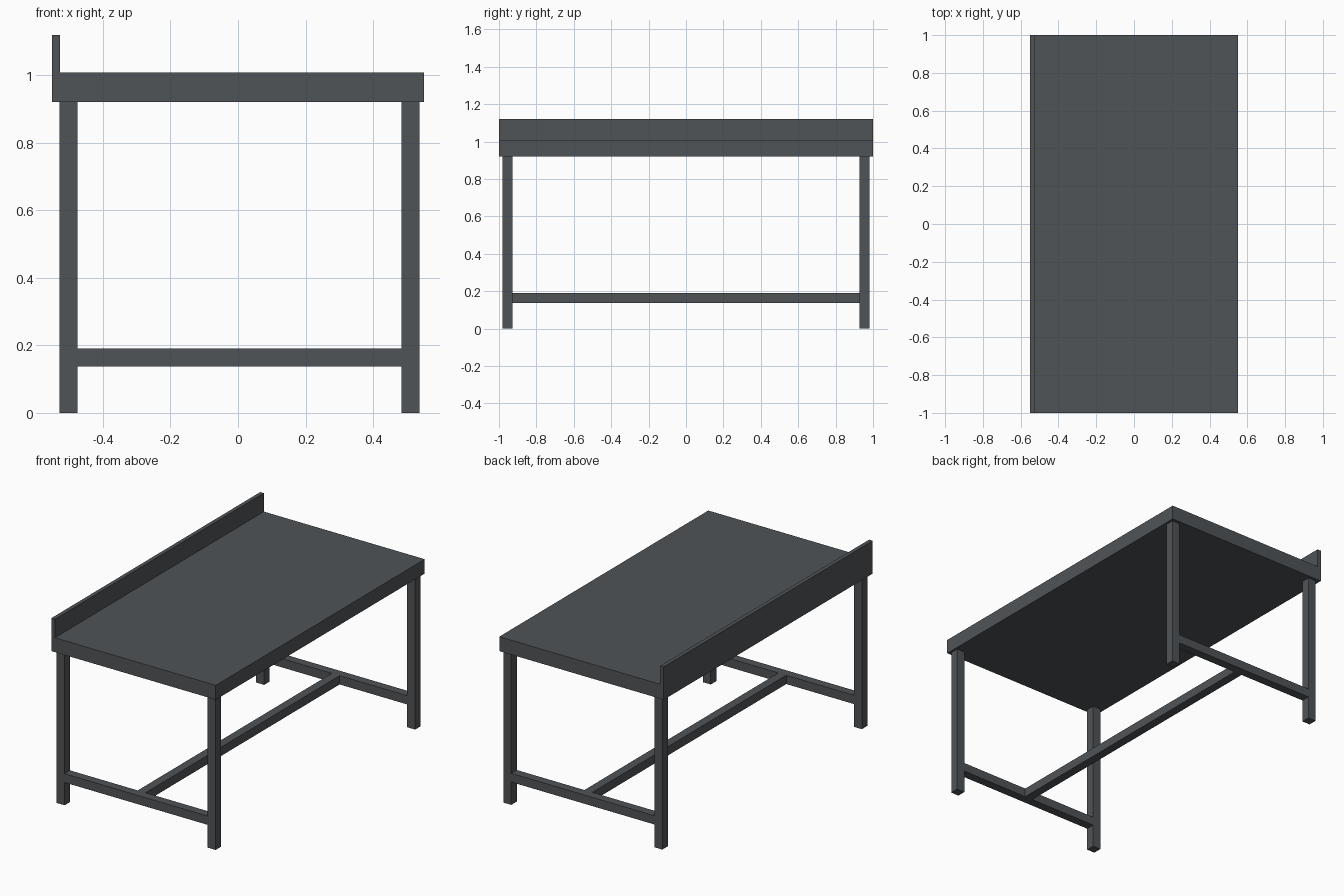
import bpy, bmesh
from mathutils import Vector

if "Cube" in bpy.data.objects:
    bpy.data.objects.remove(bpy.data.objects["Cube"])

steel = bpy.data.materials.new("dark_steel")
steel.diffuse_color = (0.08, 0.088, 0.095, 1)
steel.use_nodes = True
steel.node_tree.nodes["Principled BSDF"].inputs["Base Color"].default_value = steel.diffuse_color


def finish(name, bm):
    bmesh.ops.recalc_face_normals(bm, faces=bm.faces[:])
    mesh = bpy.data.meshes.new(name)
    bm.to_mesh(mesh)
    bm.free()
    mesh.materials.append(steel)
    obj = bpy.data.objects.new(name, mesh)
    bpy.context.collection.objects.link(obj)
    return obj


def box(name, x, y, z):
    """Box from (min, max) ranges on each axis."""
    bm = bmesh.new()
    bmesh.ops.create_cube(bm, size=1)
    for v in bm.verts:
        v.co = Vector([(a + b) / 2 + c * (b - a) for c, (a, b) in zip(v.co, (x, y, z))])
    return finish(name, bm)


# Worktop with raised back edge: L-shaped profile extruded along y
X0, X1 = -0.551, 0.551
Z0, Z1, Z2 = 0.921, 1.008, 1.12
LIP = -0.527
profile = [(X0, Z0), (X1, Z0), (X1, Z1), (LIP, Z1), (LIP, Z2), (X0, Z2)]
bm = bmesh.new()
face = bm.faces.new([bm.verts.new((x, -1, z)) for x, z in profile])
ext = bmesh.ops.extrude_face_region(bm, geom=[face])
bmesh.ops.translate(bm, vec=(0, 2, 0),
                    verts=[g for g in ext["geom"] if isinstance(g, bmesh.types.BMVert)])
finish("worktop_with_upstand", bm)

# Square-tube frame
T = 0.053                                  # tube width
LEFT, RIGHT = (-0.528, -0.528 + T), (0.537 - T, 0.537)
RAIL_Z = (0.138, 0.138 + T)
ends = {"front": (-0.981, -0.981 + T), "rear": (0.981 - T, 0.981)}

for end, y in ends.items():
    # Legs and the cross rail between them
    box(f"{end}_left_leg", LEFT, y, (0, Z0))
    box(f"{end}_right_leg", RIGHT, y, (0, Z0))
    box(f"{end}_cross_rail", (LEFT[1], RIGHT[0]), y, RAIL_Z)

# Long stretcher joining the cross rails
mid = (LEFT[0] + RIGHT[1]) / 2
box("long_stretcher", (mid - T / 2, mid + T / 2),
    (ends["front"][1], ends["rear"][0]), RAIL_Z)
